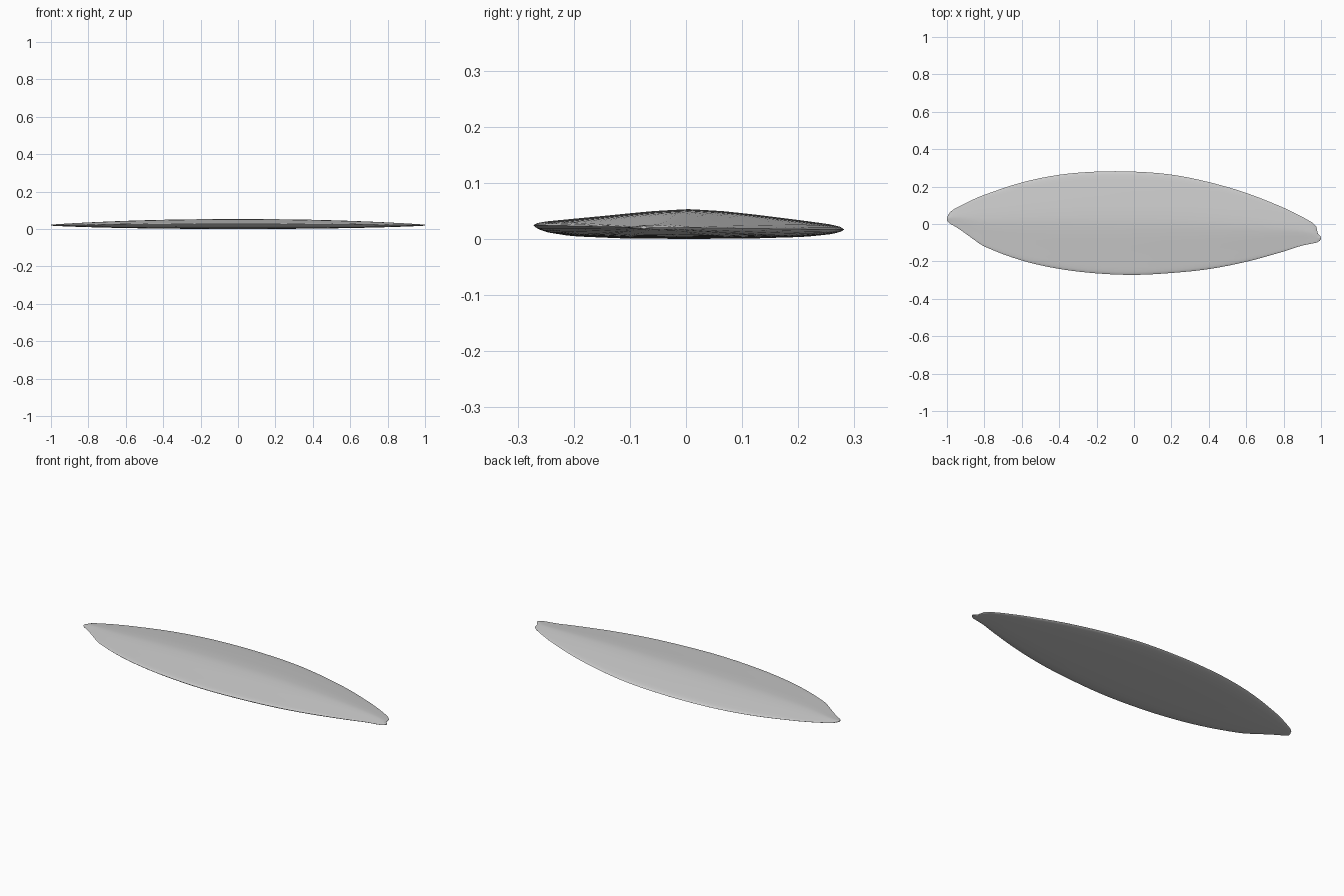
import bpy, bmesh, math

if "Cube" in bpy.data.objects:
    bpy.data.objects.remove(bpy.data.objects["Cube"])

# Outline stations: x, lower y edge, upper y edge
OUTLINE = [(-1.0, .018, .036), (-.985, .003, .062), (-.965, -.008, .078), (-.93, -.03, .097),
           (-.88, -.066, .122), (-.8, -.12, .156), (-.6, -.195, .222), (-.4, -.24, .263),
           (-.2, -.264, .28), (0, -.272, .28), (.2, -.262, .264), (.4, -.241, .224),
           (.6, -.202, .166), (.8, -.147, .087), (.9, -.115, .038), (.95, -.105, .01),
           (.975, -.1, -.014), (.983, -.096, -.052), (.993, -.09, -.06), (1.0, -.08, -.07)]
# Crown falloff and belly falloff across the half width (u, amount)
CROWN = [(0, 1), (.2, .91), (.37, .77), (.74, .42), (.92, .24), (.98, .12), (1, 0)]
BELLY = [(0, 1), (.4, .97), (.75, .8), (.92, .5), (.98, .22), (1, 0)]


def lerp(table, t):
    for a, b in zip(table, table[1:]):
        if t <= b[0]:
            k = (t - a[0]) / (b[0] - a[0])
            return a[1] + k * (b[1] - a[1])
    return table[-1][1]


def spline(i, k):
    """Smooth point between stations i and i+1 (non-uniform Hermite in x)."""
    def slope(j, c):
        a, b = OUTLINE[max(j - 1, 0)], OUTLINE[min(j + 1, len(OUTLINE) - 1)]
        return (b[c] - a[c]) / (b[0] - a[0])
    p, q = OUTLINE[i], OUTLINE[i + 1]
    d = q[0] - p[0]
    x = p[0] + k * d
    out = [x]
    for c in (1, 2):
        if d < .06:
            out.append(p[c] + k * (q[c] - p[c]))
        else:
            m0, m1 = slope(i, c) * d, slope(i + 1, c) * d
            out.append((2*k**3 - 3*k**2 + 1) * p[c] + (k**3 - 2*k**2 + k) * m0
                       + (3*k**2 - 2*k**3) * q[c] + (k**3 - k**2) * m1)
    return out


stations = []
for i in range(len(OUTLINE) - 1):
    n = 4 if OUTLINE[i + 1][0] - OUTLINE[i][0] > .06 else 1
    stations += [spline(i, j / n) for j in range(n)]
stations.append(list(OUTLINE[-1]))

# Loft thin lens sections along the length
N = 28
bm = bmesh.new()
rings = []
for x, lo, hi in stations:
    arch = max(0, 1 - abs(x) ** 2.2)
    top = .0235 + .0295 * arch
    bottom = .018 - .018 * arch ** .8
    mid, half = (lo + hi) / 2, (hi - lo) / 2
    ring = []
    for j in range(2 * N):
        a = math.pi * j / N
        u = math.cos(a)
        edge = .0205 - .004 * u * arch
        if j <= N:
            z = edge + (top - edge) * lerp(CROWN, abs(u))
        else:
            z = edge + (bottom - edge) * lerp(BELLY, abs(u))
        ring.append(bm.verts.new((x, mid + u * half, z)))
    rings.append(ring)
for r, s in zip(rings, rings[1:]):
    for j in range(2 * N):
        k = (j + 1) % (2 * N)
        bm.faces.new((r[j], r[k], s[k], s[j]))
bm.faces.new(rings[0])
bm.faces.new(rings[-1])
bmesh.ops.recalc_face_normals(bm, faces=bm.faces)

mesh = bpy.data.meshes.new("leaf_blade")
bm.to_mesh(mesh)
bm.free()
obj = bpy.data.objects.new("leaf_blade", mesh)
bpy.context.collection.objects.link(obj)
bpy.context.view_layer.objects.active = obj
obj.select_set(True)
bpy.ops.object.shade_smooth_by_angle(angle=math.radians(50))
